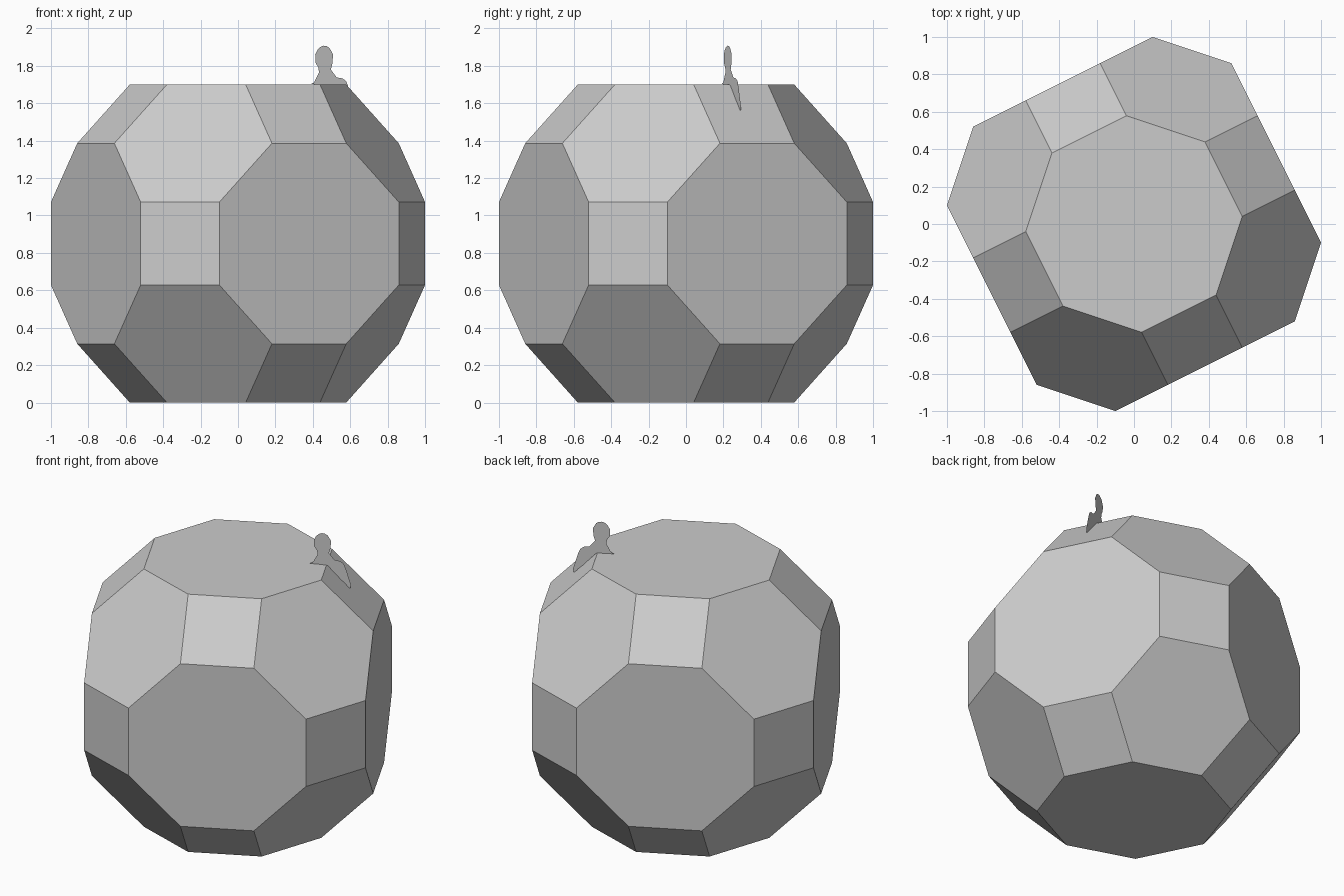
import bpy, bmesh, math
from itertools import permutations, product

if "Cube" in bpy.data.objects:
    bpy.data.objects.remove(bpy.data.objects["Cube"])

S = 0.22203                     # half edge length
R2 = math.sqrt(2)
H = (1 + 2 * R2) * S            # half height


def make_object(name, bm):
    mesh = bpy.data.meshes.new(name)
    bm.to_mesh(mesh)
    bm.free()
    obj = bpy.data.objects.new(name, mesh)
    bpy.context.collection.objects.link(obj)
    return obj


# Faceted body: truncated cuboctahedron, turned about z
bm = bmesh.new()
for p in permutations((S, (1 + R2) * S, H)):
    for sx, sy, sz in product((-1, 1), repeat=3):
        bm.verts.new((sx * p[0], sy * p[1], sz * p[2]))
bmesh.ops.convex_hull(bm, input=bm.verts)
bmesh.ops.dissolve_limit(bm, angle_limit=0.02, verts=bm.verts, edges=bm.edges)
bmesh.ops.recalc_face_normals(bm, faces=bm.faces)
body = make_object("faceted_body", bm)
body.rotation_euler.z = math.atan(0.5)
body.location.z = H

# Paper-thin figure perched on the top edge: (x, z) outline on a slanted vertical plane
outline = [
    (0.457, 1.908), (0.440, 1.901), (0.425, 1.886), (0.413, 1.860), (0.414, 1.818),
    (0.430, 1.790), (0.433, 1.765), (0.421, 1.733), (0.408, 1.713), (0.390, 1.702),
    (0.440, 1.701), (0.488, 1.698), (0.525, 1.657), (0.562, 1.613), (0.590, 1.585),
    (0.606, 1.562), (0.616, 1.560), (0.619, 1.582), (0.603, 1.640), (0.591, 1.684),
    (0.579, 1.717), (0.559, 1.733), (0.527, 1.738), (0.506, 1.754), (0.496, 1.780),
    (0.505, 1.813), (0.508, 1.862), (0.489, 1.896), (0.473, 1.906),
]
bm = bmesh.new()
bm.faces.new([bm.verts.new((x, 0.223 + 0.445 * (x - 0.46), z)) for x, z in outline])
bmesh.ops.triangulate(bm, faces=bm.faces)
make_object("perched_figure", bm)
